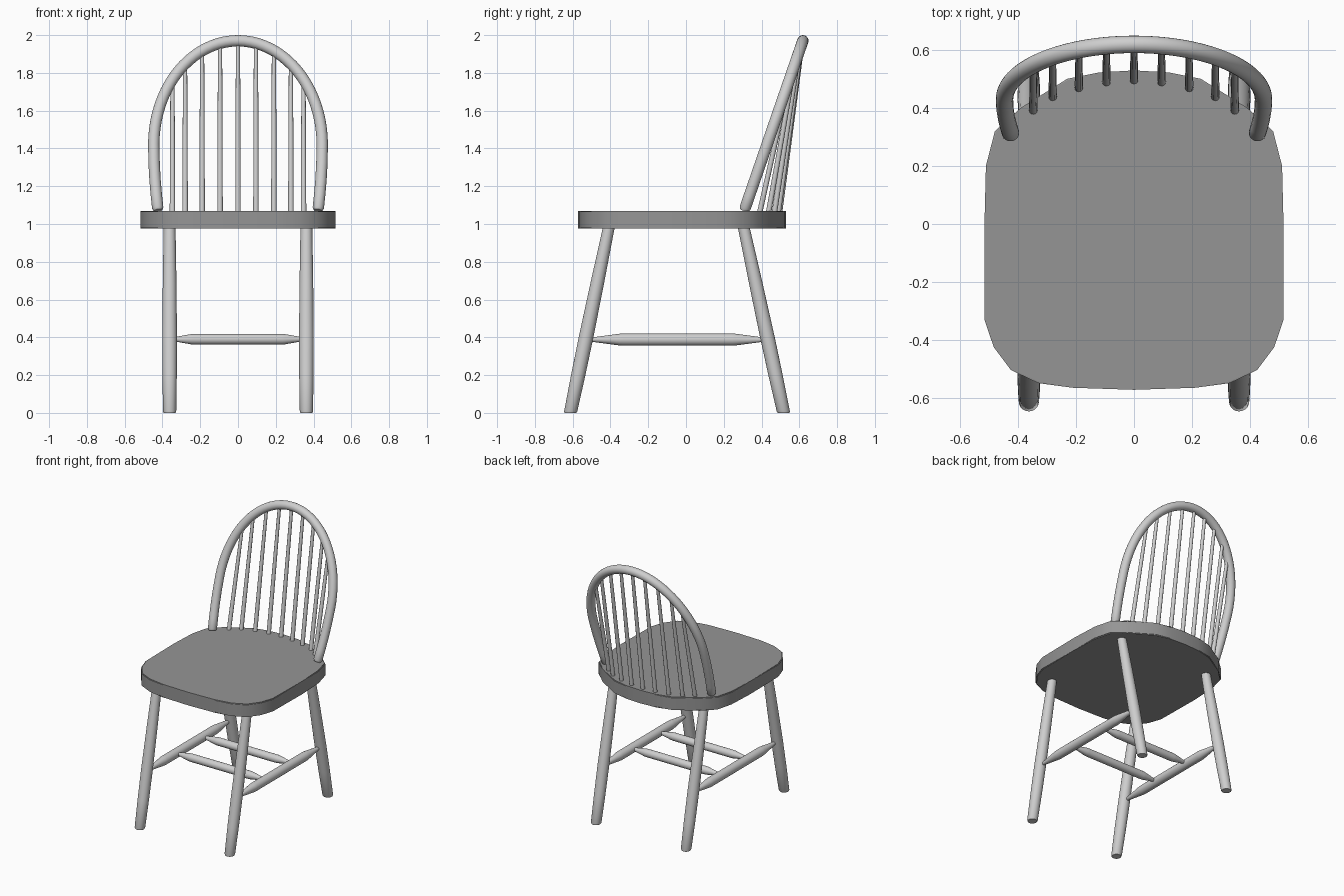
import bpy, bmesh, math
from mathutils import Vector

cube = bpy.data.objects.get("Cube")
if cube:
    bpy.data.objects.remove(cube, do_unlink=True)


def material(name, value):
    mat = bpy.data.materials.new(name)
    mat.use_nodes = True
    colour = (value, value, value, 1)
    mat.diffuse_color = colour
    mat.node_tree.nodes["Principled BSDF"].inputs["Base Color"].default_value = colour
    return mat


light_grey = material("light grey", 0.62)
mid_grey = material("mid grey", 0.3)


def finish(name, bm, mat, angle=40):
    bmesh.ops.recalc_face_normals(bm, faces=bm.faces[:])
    mesh = bpy.data.meshes.new(name)
    bm.to_mesh(mesh)
    bm.free()
    mesh.materials.append(mat)
    obj = bpy.data.objects.new(name, mesh)
    bpy.context.collection.objects.link(obj)
    bpy.ops.object.select_all(action="DESELECT")
    obj.select_set(True)
    bpy.context.view_layer.objects.active = obj
    bpy.ops.object.shade_smooth_by_angle(angle=math.radians(angle))
    return obj


def skin(bm, rings):
    """Join successive rings of vertices and cap both ends."""
    for a, b in zip(rings, rings[1:]):
        for i in range(len(a)):
            j = (i + 1) % len(a)
            bm.faces.new((a[i], a[j], b[j], b[i]))
    bm.faces.new(rings[0])
    bm.faces.new(rings[-1])


def turned(name, start, end, profile, sides=20):
    """Turned rod; profile holds (fraction along rod, radius)."""
    start, end = Vector(start), Vector(end)
    along = end - start
    axis = max(range(3), key=lambda k: abs(along[k]))
    u, v = [Vector([float(k == m) for k in range(3)]) for m in range(3) if m != axis]
    bm = bmesh.new()
    rings = []
    for t, r in profile:
        ring = []
        for i in range(sides):
            a = math.tau * i / sides
            ring.append(bm.verts.new(start + along * t + (u * math.cos(a) + v * math.sin(a)) * r))
        rings.append(ring)
    skin(bm, rings)
    return finish(name, bm, light_grey)


# Seat: mirrored faceted outline, extruded
half = [(0, -0.571), (0.21, -0.564), (0.33, -0.548), (0.424, -0.503), (0.483, -0.424),
        (0.515, -0.33), (0.515, 0), (0.51, 0.2), (0.479, 0.32), (0.39, 0.4),
        (0.23, 0.5), (0.12, 0.522), (0, 0.529)]
outline = half + [(-x, y) for x, y in reversed(half[1:-1])]
bm = bmesh.new()
skin(bm, [[bm.verts.new((x, y, z)) for x, y in outline] for z in (0.975, 1.07)])
rims = [e for e in bm.edges if abs(e.verts[0].co.z - e.verts[1].co.z) < 0.001]
bmesh.ops.bevel(bm, geom=rims, offset=0.005, segments=2, affect="EDGES")
finish("seat", bm, mid_grey, 35)

# Splayed legs and side stretchers
leg_profile = [(0, 0.031), (0.008, 0.035), (0.2, 0.038), (0.4, 0.039), (0.7, 0.036), (1, 0.031)]
side_profile = [(0, 0.01), (0.17, 0.031), (0.19, 0.032), (0.81, 0.032), (0.83, 0.031), (1, 0.01)]
for side, x in (("left", 0.362), ("right", -0.362)):
    turned(f"front_{side}_leg", (x, -0.612, 0), (x, -0.405, 1.0), leg_profile)
    turned(f"back_{side}_leg", (x, 0.517, 0), (x, 0.302, 1.0), leg_profile)
    turned(f"{side}_stretcher", (x, -0.51, 0.388), (x, 0.42, 0.388), side_profile)

# Cross stretchers between the side stretchers
cross_profile = [(0, 0.01), (0.14, 0.027), (0.16, 0.028), (0.84, 0.028), (0.86, 0.027), (1, 0.01)]
for label, y in (("front", -0.2), ("back", 0.11)):
    turned(f"{label}_cross_stretcher", (-0.345, y, 0.39), (0.345, y, 0.39), cross_profile)

# Bow: half ellipse on slightly converging uprights, in one leaning plane
WIDE, SPRING, RISE = 0.446, 1.42, 0.55


def lean(z):
    return 0.315 + (z - 1.09) * 0.345


upright = [(0.423, 1.072), (0.425, 1.085), (0.432, 1.15), (0.439, 1.23), (0.444, 1.32)]
steps = 40
arch = [(WIDE * math.cos(math.pi * i / steps), SPRING + RISE * math.sin(math.pi * i / steps))
        for i in range(steps + 1)]
path = [Vector((x, lean(z), z)) for x, z in upright + arch + [(-x, z) for x, z in reversed(upright)]]
normal = Vector((0, 1, -0.345)).normalized()
bm = bmesh.new()
rings = []
for i, p in enumerate(path):
    tangent = (path[min(i + 1, len(path) - 1)] - path[max(i - 1, 0)]).normalized()
    across = tangent.cross(normal)
    r = 0.023 if i in (0, len(path) - 1) else 0.03
    rings.append([bm.verts.new(p + (across * math.cos(a) + normal * math.sin(a)) * r)
                  for a in (math.tau * k / 20 for k in range(20))])
skin(bm, rings)
finish("back_bow", bm, light_grey)

# Spindles from the seat into the bow
spindles = [(0, 0.495), (0.095, 0.488), (0.19, 0.468), (0.28, 0.437), (0.347, 0.39)]
spindles += [(-x, y) for x, y in spindles[1:]]
for n, (x, y) in enumerate(sorted(spindles), 1):
    top = SPRING + RISE * math.sqrt(1 - (x / WIDE) ** 2)
    turned(f"spindle_{n}", (x, y, 1.06), (x, lean(top), top), [(0, 0.0145), (0.4, 0.0135), (1, 0.011)], 12)
